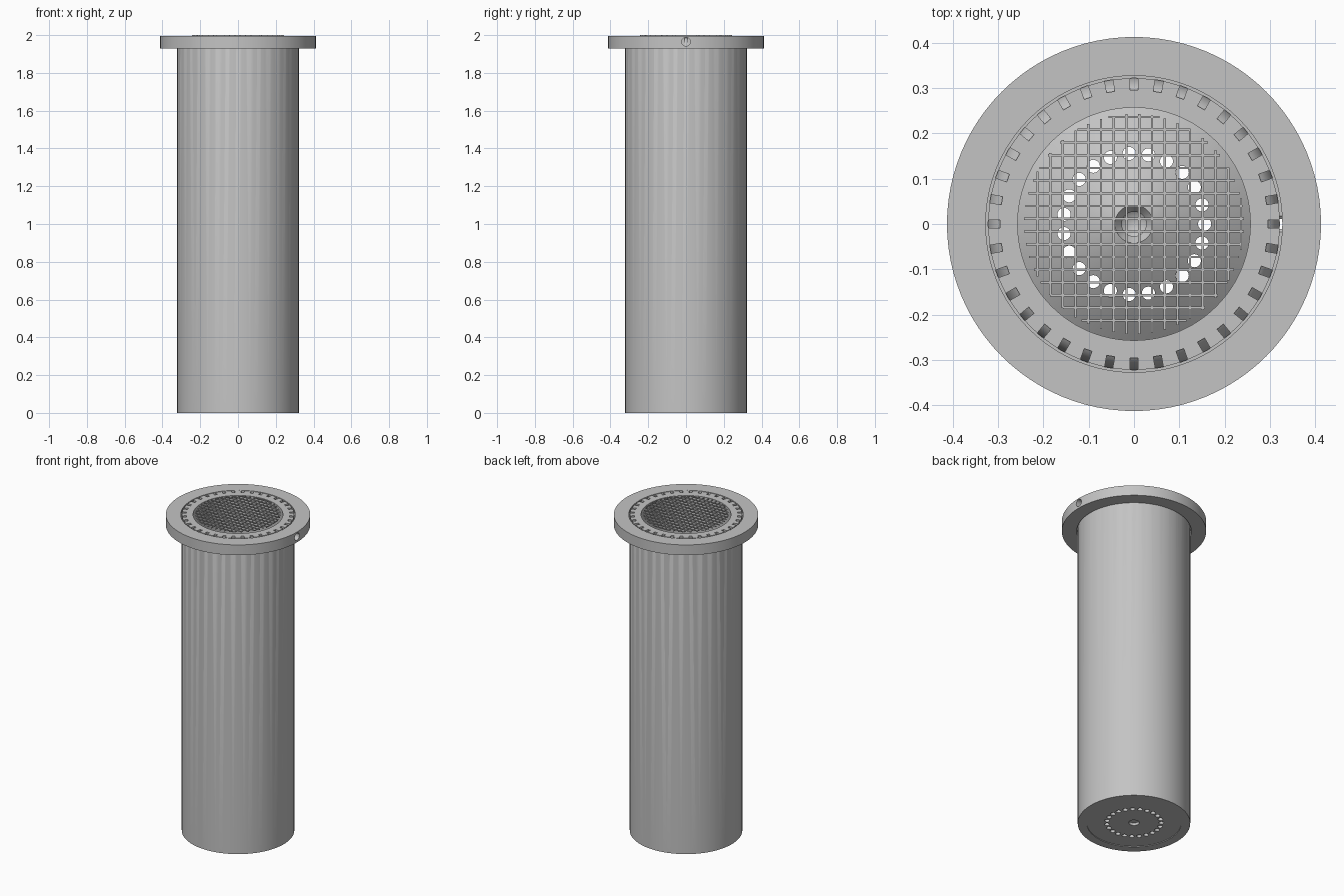
import bpy, bmesh, math
from mathutils import Matrix, Vector

if "Cube" in bpy.data.objects:
    bpy.data.objects.remove(bpy.data.objects["Cube"], do_unlink=True)

grey = bpy.data.materials.new("plain grey")
grey.use_nodes = True
grey.diffuse_color = (0.55, 0.55, 0.55, 1)
grey.node_tree.nodes["Principled BSDF"].inputs["Base Color"].default_value = (0.55, 0.55, 0.55, 1)


def finish(name, bm):
    bmesh.ops.recalc_face_normals(bm, faces=bm.faces)
    mesh = bpy.data.meshes.new(name)
    bm.to_mesh(mesh)
    bm.free()
    mesh.materials.append(grey)
    obj = bpy.data.objects.new(name, mesh)
    bpy.context.collection.objects.link(obj)
    return obj


def lathe(name, profile, closed, steps=96):
    """Revolve an (r, z) profile about the z axis."""
    bm = bmesh.new()
    verts = [bm.verts.new((r, 0, z)) for r, z in profile]
    pairs = list(zip(verts, verts[1:]))
    if closed:
        pairs.append((verts[-1], verts[0]))
    edges = [bm.edges.new(p) for p in pairs]
    bmesh.ops.spin(bm, geom=verts + edges, cent=(0, 0, 0), axis=(0, 0, 1),
                   angle=math.tau, steps=steps)
    bmesh.ops.remove_doubles(bm, verts=bm.verts, dist=1e-5)
    return finish(name, bm)


def select(obj):
    bpy.ops.object.select_all(action='DESELECT')
    obj.select_set(True)
    bpy.context.view_layer.objects.active = obj


def cut(obj, cutter):
    select(obj)
    mod = obj.modifiers.new("cut", 'BOOLEAN')
    mod.operation = 'DIFFERENCE'
    mod.solver = 'EXACT'
    mod.object = cutter
    bpy.ops.object.modifier_apply(modifier=mod.name)
    bpy.data.objects.remove(cutter, do_unlink=True)


def add_rod(bm, radius, depth, matrix, sides=24):
    bmesh.ops.create_cone(bm, cap_ends=True, segments=sides, radius1=radius,
                          radius2=radius, depth=depth, matrix=matrix)


TOP = 1.995

# Main tube with a counterbore at the foot
tube = lathe("tube", [(0.322, 0), (0.322, TOP), (0.257, TOP), (0.257, 0.03),
                      (0.27, 0.03), (0.27, 0)], True)

# Ring of curved slots in the tube's upper rim
SLOTS = 36
slot_profile = [(0.296, 2.1), (0.296, 1.985), (0.305, 1.978), (0.314, 1.96),
                (0.325, 1.932), (0.34, 1.932), (0.34, 2.1)]
bm = bmesh.new()
for i in range(SLOTS):
    turn = Matrix.Rotation(math.tau * i / SLOTS, 3, 'Z')
    face = bm.faces.new([bm.verts.new(turn @ Vector((r, -0.009, z))) for r, z in slot_profile])
    out = bmesh.ops.extrude_face_region(bm, geom=[face])
    moved = [v for v in out["geom"] if isinstance(v, bmesh.types.BMVert)]
    bmesh.ops.translate(bm, verts=moved, vec=turn @ Vector((0, 0.018, 0)))
cut(tube, finish("slot_cutter", bm))

# Flange with a narrow gap around the tube and a small inner rib
flange = lathe("flange", [(0.3275, 1.93), (0.413, 1.93), (0.413, TOP), (0.3275, TOP),
                          (0.3275, 1.95), (0.322, 1.95), (0.322, 1.945),
                          (0.3275, 1.945)], True)
bm = bmesh.new()
add_rod(bm, 0.023, 0.14, Matrix.Translation((0.38, 0, 1.965)) @ Matrix.Rotation(math.pi / 2, 4, 'Y'))
cut(flange, finish("port_cutter", bm))

# Domed base plug with a central cup
dome = []
for i in range(9):
    r = 0.257 - (0.257 - 0.042) * i / 8
    dome.append((r, 0.04 + 0.15 * (1 - (r / 0.257) ** 1.3)))
peak = dome[-1][1]
plug = lathe("base_plug", [(0, 0.02), (0.03, 0.02), (0.03, 0.004), (0.27, 0.004),
                           (0.27, 0.03), (0.257, 0.03)] + dome +
             [(0.027, peak - 0.02), (0.027, peak - 0.06), (0, peak - 0.08)], False)

# Ring of through holes in the plug
HOLES = 23
bm = bmesh.new()
for i in range(HOLES):
    a = math.tau * i / HOLES
    add_rod(bm, 0.0145, 0.6, Matrix.Translation((0.156 * math.cos(a), 0.156 * math.sin(a), 0.1)))
cut(plug, finish("hole_cutter", bm))

# Wire screen across the mouth, trimmed to a circle
PITCH, REACH, WIRE = 0.0281, 0.243, 0.005
bm = bmesh.new()
for k in range(-8, 9):
    pos = 0.0115 + k * PITCH
    length = 2 * math.sqrt(max(REACH ** 2 - pos ** 2, 0))
    for place, size in (((pos, 0), (WIRE, length)), ((0, pos), (length, WIRE))):
        matrix = Matrix.Translation((*place, 2 - WIRE / 2)) @ Matrix.Diagonal((*size, WIRE, 1))
        bmesh.ops.create_cube(bm, size=1, matrix=matrix)
finish("wire_screen", bm)

for obj in (tube, flange, plug):
    select(obj)
    bpy.ops.object.shade_smooth_by_angle(angle=math.radians(30))
